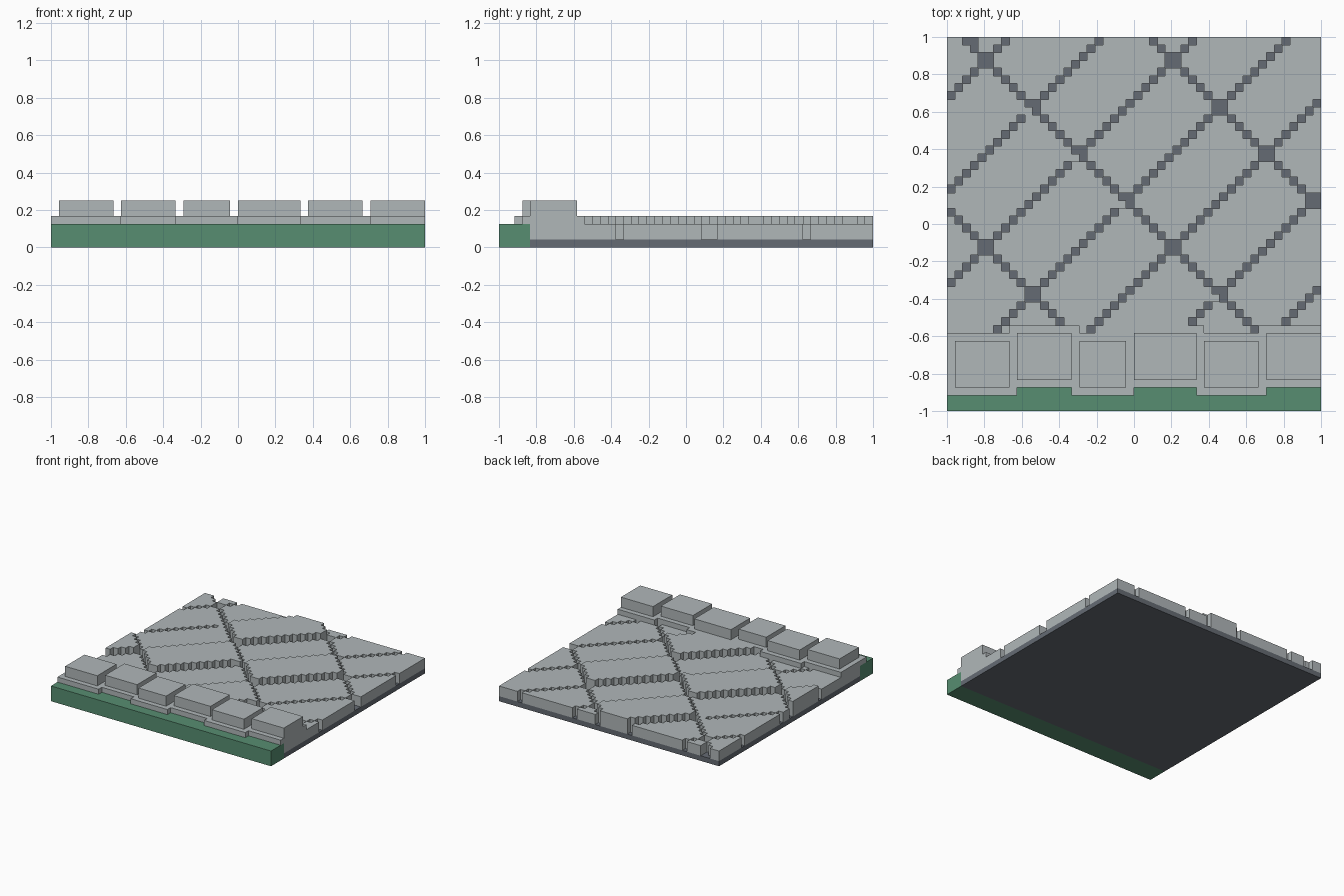
import bpy, bmesh, math

if "Cube" in bpy.data.objects:
    bpy.data.objects.remove(bpy.data.objects["Cube"], do_unlink=True)

N = 48            # cells along each side
U = 2.0 / N       # cell size


def material(name, rgb):
    m = bpy.data.materials.new(name)
    m.use_nodes = True
    m.diffuse_color = (*rgb, 1)
    m.node_tree.nodes["Principled BSDF"].inputs["Base Color"].default_value = (*rgb, 1)
    return m


STONE = material("light_stone", (0.434, 0.474, 0.485))
SLATE = material("dark_slate", (0.130, 0.147, 0.172))
GRASS = material("grass_green", (0.095, 0.270, 0.165))


def finish(bm, name, mat):
    bmesh.ops.recalc_face_normals(bm, faces=bm.faces)
    me = bpy.data.meshes.new(name)
    bm.to_mesh(me)
    bm.free()
    me.materials.append(mat)
    ob = bpy.data.objects.new(name, me)
    bpy.context.collection.objects.link(ob)
    return ob


def pos(i, j, k):
    return (i * U - 1, j * U - 1, k * U)


def block(name, i0, i1, j0, j1, k0, k1, mat):
    """Box between grid lines."""
    bm = bmesh.new()
    bmesh.ops.create_cube(bm, size=1)
    for v in bm.verts:
        v.co = pos(i1 if v.co.x > 0 else i0, j1 if v.co.y > 0 else j0,
                   k1 if v.co.z > 0 else k0)
    return finish(bm, name, mat)


def slab(name, cells, k0, k1, mat):
    """Extrude a set of grid cells into a stepped slab."""
    bm = bmesh.new()
    for i, j in sorted(cells):
        bm.faces.new([bm.verts.new(pos(i + a, j + b, k0))
                      for a, b in ((0, 0), (1, 0), (1, 1), (0, 1))])
    bmesh.ops.remove_doubles(bm, verts=bm.verts, dist=U * 0.01)
    ext = bmesh.ops.extrude_face_region(bm, geom=bm.faces[:])
    top = [g for g in ext["geom"] if isinstance(g, bmesh.types.BMVert)]
    bmesh.ops.translate(bm, verts=top, vec=(0, 0, (k1 - k0) * U))
    for f in bm.faces:
        f.normal_update()
    bmesh.ops.dissolve_limit(bm, angle_limit=math.radians(1),
                             verts=bm.verts, edges=bm.edges)
    return finish(bm, name, mat)


# Foundation and grass verge
block("foundation", 0, N, 4, N, 0, 1, SLATE)
block("grass_verge", 0, N, 0, 4, 0, 3, GRASS)

# Kerb stones: alternate ones sit one cell further back
kerb_cells = set()
spans = [(1, 8), (9, 16), (17, 23), (24, 32), (33, 40), (41, 48)]
for n, (a, b) in enumerate(spans):
    front = 3 + n % 2
    block(f"kerb_stone_{n + 1}", a, b, front, front + 6, 4, 6, STONE)
    # Footing reaches one cell past the stone on every side
    kerb_cells |= {(i, j) for i in range(a - 1, min(b + 1, N))
                   for j in range(front - 1, front + 7)}
slab("kerb_footing_front", {c for c in kerb_cells if c[1] < 4}, 3, 4, STONE)
slab("kerb_footing", {c for c in kerb_cells if c[1] >= 4}, 1, 4, STONE)

# Diagonal joints between paving slabs
RISING = [-40, -28, -16, -4, 8, 20, 32]   # i - j
FALLING = [25, 49, 73]                    # i + j
FILLED = {(10, 38), (16, 32), (22, 26), (34, 14)}   # joint cells left filled


def is_joint(i, j):
    return (i - j in RISING or i + j in FALLING or (i, j) == (3, 47)) \
        and (i, j) not in FILLED


# Paving slabs grouped by strip and band; some stand one cell higher
RAISED = {(0, 2), (1, 3), (1, 5), (2, 2), (2, 4)}
slabs = {}
for i in range(N):
    for j in range(4, N):
        if (i, j) in kerb_cells or is_joint(i, j):
            continue
        strip = sum(i + j > s for s in FALLING)
        band = sum(i - j > d for d in RISING)
        slabs.setdefault((strip, band), set()).add((i, j))
for (strip, band), cells in sorted(slabs.items()):
    slab(f"paving_slab_{strip}_{band}", cells, 1,
         4 if (strip, band) in RAISED else 3, STONE)
